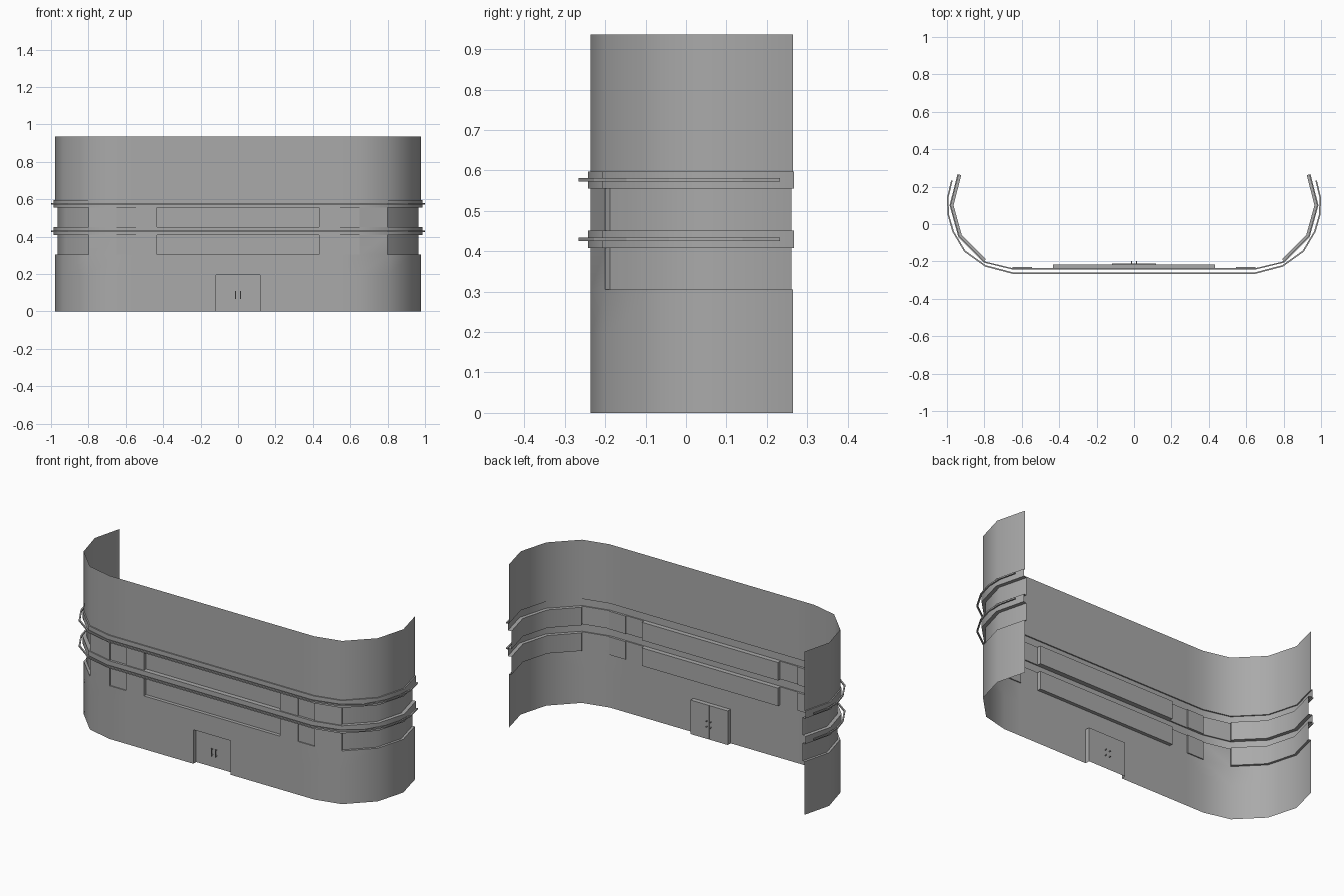
import bpy, bmesh, math
from mathutils import Vector

cube = bpy.data.objects.get("Cube")
if cube:
    bpy.data.objects.remove(cube)

grey = bpy.data.materials.new("plain_grey")
grey.use_nodes = True
grey.diffuse_color = (0.4, 0.4, 0.4, 1)
grey.node_tree.nodes["Principled BSDF"].inputs["Base Color"].default_value = (0.4, 0.4, 0.4, 1)


def add_object(name, bm):
    mesh = bpy.data.meshes.new(name)
    bm.to_mesh(mesh)
    bm.free()
    mesh.materials.append(grey)
    obj = bpy.data.objects.new(name, mesh)
    bpy.context.collection.objects.link(obj)
    return obj


def mirrored(half):
    """Full path from its +x half, running from -x to +x."""
    return [Vector((-x, y, 0)) for x, y in reversed(half)] + [Vector((x, y, 0)) for x, y in half]


FRONT = -0.236
DOOR, WINDOW, SLOT_IN, SLOT_OUT, BEND = 0.118, 0.432, 0.545, 0.65, 0.80
path = mirrored([(DOOR, FRONT), (WINDOW, FRONT), (SLOT_IN, FRONT), (SLOT_OUT, FRONT),
                 (BEND, -0.2), (0.933, -0.066), (0.979, 0.1), (0.937, 0.265)])
levels = [0, 0.195, 0.305, 0.408, 0.452, 0.555, 0.597, 0.936]
BANDS, WINDOWS = (3, 5), (2, 4)

# Outward directions along the path
dirs = [(b - a).normalized() for a, b in zip(path, path[1:])]
normals = []
for i in range(len(path)):
    d = dirs[max(i - 1, 0)] + dirs[min(i, len(dirs) - 1)]
    normals.append(Vector((d.y, -d.x, 0)).normalized())


def depth(col, row):
    """Outward offset of one wall cell: bands stick out, door and windows sink in."""
    x = abs(path[col].x + path[col + 1].x) / 2
    if row in BANDS:
        return 0.007
    if row == 0 and x < DOOR:
        return -0.026
    if row in WINDOWS:
        if x < WINDOW:
            return -0.02
        if SLOT_IN < x < SLOT_OUT:
            return -0.006
        if col in (0, 1, 2, len(path) - 4, len(path) - 3, len(path) - 2):
            return -0.014
    return 0.0


# Curved wall with recesses and raised bands
bm = bmesh.new()


def corner(i, j, off):
    return path[i] + normals[i] * off + Vector((0, 0, levels[j]))


def quad(*points):
    bm.faces.new([bm.verts.new(p) for p in points])


cols, rows = len(path) - 1, len(levels) - 1
for c in range(cols):
    for r in range(rows):
        d = depth(c, r)
        quad(corner(c, r, d), corner(c + 1, r, d), corner(c + 1, r + 1, d), corner(c, r + 1, d))
        if c + 1 < cols and depth(c + 1, r) != d:
            e = depth(c + 1, r)
            quad(corner(c + 1, r, d), corner(c + 1, r, e), corner(c + 1, r + 1, e), corner(c + 1, r + 1, d))
        if r + 1 < rows and depth(c, r + 1) != d:
            e = depth(c, r + 1)
            quad(corner(c, r + 1, d), corner(c + 1, r + 1, d), corner(c + 1, r + 1, e), corner(c, r + 1, e))
bmesh.ops.remove_doubles(bm, verts=bm.verts, dist=0.0002)
wall = add_object("curved_wall", bm)
bpy.context.view_layer.objects.active = wall
wall.select_set(True)
bpy.ops.object.shade_smooth_by_angle(angle=math.radians(50))
wall.select_set(False)

# Thin rails standing off the raised bands
rail_path = mirrored([(0.65, -0.262), (0.795, -0.224), (0.905, -0.145), (0.967, -0.04),
                      (0.993, 0.05), (0.996, 0.14), (0.974, 0.232)])
for name, z in (("lower_rail", 0.43), ("upper_rail", 0.577)):
    bm = bmesh.new()
    rings = []
    for i, p in enumerate(rail_path):
        d = rail_path[min(i + 1, len(rail_path) - 1)] - rail_path[max(i - 1, 0)]
        n = Vector((d.y, -d.x, 0)).normalized() * 0.004
        rings.append([bm.verts.new(p + n * s + Vector((0, 0, z + h)))
                      for s, h in ((-1, -0.004), (1, -0.004), (1, 0.004), (-1, 0.004))])
    for a, b in zip(rings, rings[1:]):
        for k in range(4):
            m = (k + 1) % 4
            bm.faces.new((a[k], b[k], b[m], a[m]))
    bm.faces.new(rings[0])
    bm.faces.new(reversed(rings[-1]))
    bmesh.ops.recalc_face_normals(bm, faces=bm.faces)
    add_object(name, bm)


def box(name, centre, size):
    bm = bmesh.new()
    bmesh.ops.create_cube(bm, size=1)
    bmesh.ops.scale(bm, vec=size, verts=bm.verts)
    bmesh.ops.translate(bm, vec=centre, verts=bm.verts)
    add_object(name, bm)


# Door pulls, their bolts on the inside, and the seam between the leaves
door_y = FRONT + 0.026
box("door_seam", (0, door_y, 0.0975), (0.002, 0.002, 0.195))
for side, x in (("right", -0.013), ("left", 0.013)):
    box(side + "_door_pull", (x, door_y - 0.012, 0.088), (0.005, 0.005, 0.045))
    for end, z in (("lower", 0.072), ("upper", 0.104)):
        box(f"{side}_{end}_bolt", (x, door_y, z), (0.004, 0.024, 0.004))
